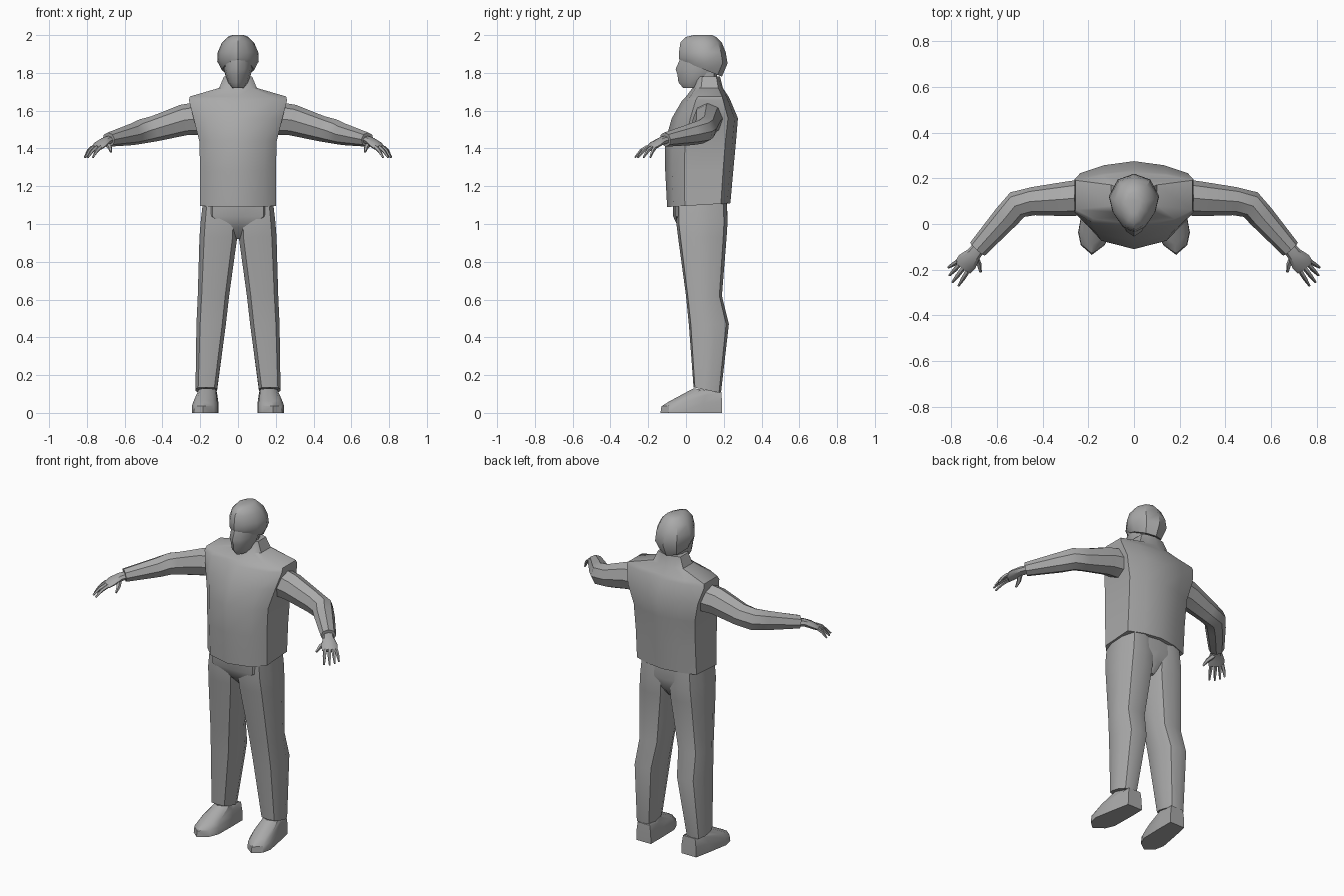
import bpy, math
from mathutils import Vector

if "Cube" in bpy.data.objects:
    bpy.data.objects.remove(bpy.data.objects["Cube"])

grey = bpy.data.materials.new("plain grey")
grey.use_nodes = True
grey.diffuse_color = (0.4, 0.4, 0.4, 1)
grey.node_tree.nodes["Principled BSDF"].inputs["Base Color"].default_value = (0.4, 0.4, 0.4, 1)


def loft(name, rings, angle=38):
    """Skin a list of equal rings and close both ends."""
    n = len(rings[0])
    verts = [p for r in rings for p in r]
    faces = [tuple(reversed(range(n))), tuple(range(len(verts) - n, len(verts)))]
    for k in range(len(rings) - 1):
        for i in range(n):
            j = (i + 1) % n
            faces.append((k * n + i, k * n + j, k * n + n + j, k * n + n + i))
    mesh = bpy.data.meshes.new(name)
    mesh.from_pydata(verts, [], faces)
    mesh.materials.append(grey)
    obj = bpy.data.objects.new(name, mesh)
    bpy.context.collection.objects.link(obj)
    bpy.ops.object.select_all(action="DESELECT")
    obj.select_set(True)
    bpy.context.view_layer.objects.active = obj
    bpy.ops.object.mode_set(mode="EDIT")
    bpy.ops.mesh.select_all(action="SELECT")
    bpy.ops.mesh.normals_make_consistent(inside=False)
    bpy.ops.object.mode_set(mode="OBJECT")
    bpy.ops.object.shade_smooth_by_angle(angle=math.radians(angle))
    return obj


def section(half, w, front, back, z, cx=0, tilt=0):
    """Horizontal outline: half profile mirrored, front to back; tilt is the rise toward the front."""
    pts = half + [(-u, v) for u, v in reversed(half) if u > 0]
    return [(cx + u * w, front + v * (back - front), z + tilt * (0.5 - v)) for u, v in pts]


def tube(name, stations, n=8, angle=38):
    """Loft along a path of (centre, half width, half height)."""
    cs = [Vector(s[0]) for s in stations]
    rings = []
    for k, (c, w, h) in enumerate(stations):
        d = (cs[min(k + 1, len(cs) - 1)] - cs[max(k - 1, 0)]).normalized()
        side = d.cross(Vector((0, 0, 1))).normalized()
        up = side.cross(d)
        rings.append([cs[k] + side * w * math.cos(2 * math.pi * i / n)
                      + up * h * math.sin(2 * math.pi * i / n) for i in range(n)])
    return loft(name, rings, angle)


def mirror(obj, name):
    """Copy a left part to the right side."""
    mesh = obj.data.copy()
    for v in mesh.vertices:
        v.co.x *= -1
    mesh.flip_normals()
    twin = bpy.data.objects.new(name, mesh)
    bpy.context.collection.objects.link(twin)


BODY = [(0, 0), (0.7, 0.1), (1, 0.28), (1, 0.85), (0.55, 0.95), (0, 1)]
ROUND = [(0, 0), (0.55, 0.06), (0.92, 0.27), (1, 0.55), (0.75, 0.87), (0, 1)]
LEG = [(0, 0), (0.75, 0.05), (1, 0.3), (1, 0.65), (0.7, 0.93), (0, 1)]
HEAD = [(0, 0), (0.45, 0.1), (0.85, 0.35), (1, 0.62), (0.65, 0.9), (0, 1)]

# Vest with shoulder lip and collar
loft("vest", [section(BODY, *r) for r in (
    (0.20, -0.10, 0.235, 1.10, 0, -0.02), (0.20, -0.11, 0.25, 1.28),
    (0.205, -0.11, 0.265, 1.44), (0.235, -0.075, 0.275, 1.56),
    (0.26, -0.02, 0.235, 1.655), (0.255, 0.0, 0.225, 1.675), (0.10, 0.035, 0.195, 1.72),
    (0.075, 0.05, 0.18, 1.78))])
loft("neck", [section(ROUND, *r) for r in (
    (0.06, 0.04, 0.165, 1.70), (0.06, 0.04, 0.165, 1.85))])

# Head: face and close cap with a sloping rim
loft("face", [section(HEAD, *r) for r in (
    (0.03, -0.015, 0.08, 1.72), (0.055, -0.04, 0.13, 1.75),
    (0.068, -0.045, 0.16, 1.79), (0.075, -0.055, 0.17, 1.82),
    (0.08, -0.035, 0.17, 1.865), (0.08, -0.03, 0.17, 1.9))])
loft("cap", [section(HEAD, *r) for r in (
    (0.085, -0.035, 0.19, 1.825, 0, 0.09), (0.11, -0.038, 0.22, 1.865, 0, 0.03),
    (0.107, -0.037, 0.21, 1.91), (0.085, -0.03, 0.19, 1.96),
    (0.055, 0.0, 0.16, 1.99), (0.03, 0.04, 0.14, 2.0))])

# Trousers
loft("hips", [section(LEG, *r) for r in (
    (0.02, 0.02, 0.16, 0.92), (0.08, -0.04, 0.205, 0.98),
    (0.18, -0.068, 0.22, 1.04), (0.18, -0.068, 0.215, 1.13))])
leg = loft("left_leg", [section(LEG, *r) for r in (
    (0.057, 0.04, 0.185, 0.12, 0.168, 0.03), (0.078, 0.015, 0.227, 0.47, 0.142),
    (0.083, 0.0, 0.19, 0.62, 0.13), (0.1, -0.042, 0.215, 0.93, 0.104),
    (0.098, -0.052, 0.22, 1.01, 0.1), (0.085, -0.05, 0.215, 1.12, 0.1))])
mirror(leg, "right_leg")

# Shoe: flat sole outline, instep and ankle opening, toes turned out
SHOE = [(0, 0), (0.75, 0.13), (1, 0.3), (0.85, 0.7), (0.7, 1), (0, 1)]


def shoe_ring(w, front, back, low, high):
    ring = section(SHOE, w, front, back, 0, 0.165)
    return [(x + 0.1 * (0.06 - y), y, low + (high - low) * (y - front) / (back - front))
            for x, y, z in ring]


shoe = loft("left_shoe", [shoe_ring(*r) for r in (
    (0.07, -0.135, 0.19, 0, 0), (0.068, -0.13, 0.19, 0.035, 0.06),
    (0.058, -0.09, 0.188, 0.06, 0.11), (0.045, 0.04, 0.18, 0.13, 0.11))], 35)
mirror(shoe, "right_shoe")

# Sleeve
arm = tube("left_sleeve", [
    ((0.19, 0.12, 1.56), 0.08, 0.09), ((0.29, 0.11, 1.55), 0.076, 0.082),
    ((0.44, 0.1, 1.505), 0.062, 0.068), ((0.51, 0.085, 1.49), 0.062, 0.065),
    ((0.56, 0.03, 1.475), 0.057, 0.058), ((0.685, -0.11, 1.447), 0.043, 0.038)])
mirror(arm, "right_sleeve")

# Hand: palm, four fanned fingers and a thumb
palm = tube("left_palm", [
    ((0.665, -0.085, 1.45), 0.028, 0.022), ((0.70, -0.13, 1.44), 0.032, 0.022),
    ((0.73, -0.165, 1.42), 0.046, 0.018), ((0.75, -0.19, 1.402), 0.042, 0.013)])
mirror(palm, "right_palm")
for label, base, tip in (
        ("little", (0.772, -0.163), (0.812, -0.19)), ("ring", (0.765, -0.178), (0.808, -0.225)),
        ("middle", (0.748, -0.193), (0.795, -0.255)), ("index", (0.728, -0.205), (0.768, -0.27))):
    b, t = Vector((*base, 1.407)), Vector((*tip, 1.352))
    mid = b.lerp(t, 0.5) + Vector((0, 0, 0.008))
    finger = tube(f"left_{label}_finger", [
        (b, 0.011, 0.011), (mid, 0.010, 0.010), (t, 0.005, 0.005)], 5, 60)
    mirror(finger, f"right_{label}_finger")
thumb = tube("left_thumb", [
    ((0.70, -0.14, 1.43), 0.016, 0.014), ((0.678, -0.178, 1.405), 0.012, 0.012),
    ((0.672, -0.21, 1.382), 0.006, 0.006)], 5, 60)
mirror(thumb, "right_thumb")
